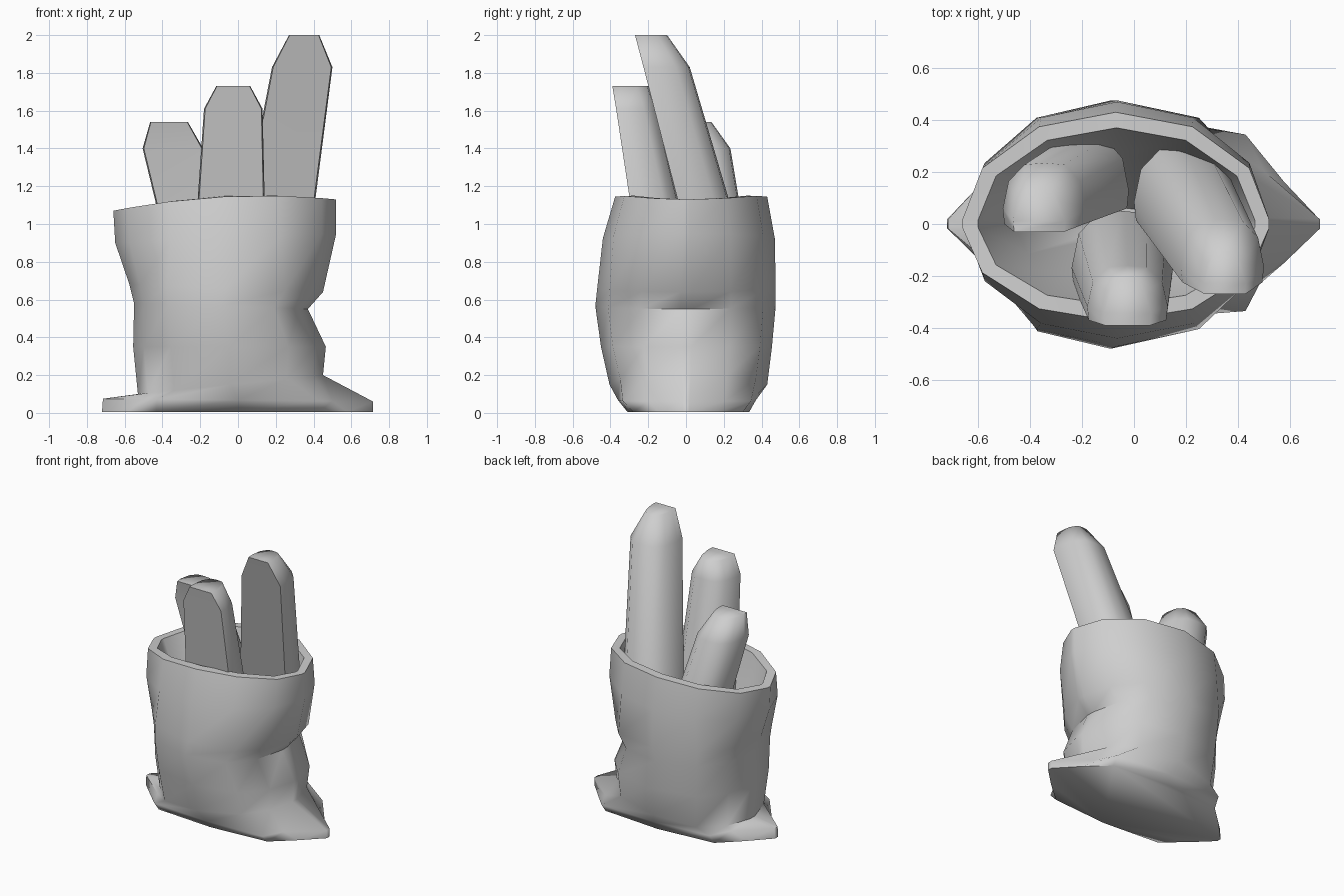
import bpy, bmesh, math

cube = bpy.data.objects.get("Cube")
if cube:
    bpy.data.objects.remove(cube, do_unlink=True)

grey = bpy.data.materials.new("plain grey")
grey.use_nodes = True
grey.diffuse_color = (0.62, 0.62, 0.62, 1)
grey.node_tree.nodes["Principled BSDF"].inputs["Base Color"].default_value = (0.62, 0.62, 0.62, 1)


def loft(name, rings, angle):
    """Skin a list of point rings and cap both ends."""
    bm = bmesh.new()
    loops = [[bm.verts.new(p) for p in ring] for ring in rings]
    n = len(loops[0])
    for a, b in zip(loops, loops[1:]):
        for i in range(n):
            j = (i + 1) % n
            bm.faces.new((a[i], a[j], b[j], b[i]))
    bm.faces.new(loops[0][::-1])
    bm.faces.new(loops[-1])
    bmesh.ops.recalc_face_normals(bm, faces=bm.faces)
    mesh = bpy.data.meshes.new(name)
    bm.to_mesh(mesh)
    bm.free()
    mesh.materials.append(grey)
    obj = bpy.data.objects.new(name, mesh)
    bpy.context.collection.objects.link(obj)
    bpy.ops.object.select_all(action='DESELECT')
    obj.select_set(True)
    bpy.context.view_layer.objects.active = obj
    bpy.ops.object.shade_smooth_by_angle(angle=math.radians(angle))


# Quarter outlines of the sack, each starting at a narrow blunt tip
ROUND = [(1, .04), (.87, .5), (.5, .87), (0, 1)]
BELLY = [(1, .06), (.89, .5), (.61, .86), (0, 1)]
FLAP = [(1, .05), (.7, .55), (.6, .93), (0, 1)]
BASE = [(1, .05), (.81, .48), (.6, .9), (0, 1)]


def sack_ring(shape, zl, zr, xl, xr, yf, yb, bump=0):
    """Mirror a quarter outline and fit it between the given extents."""
    half = shape + [(-x, y) for x, y in shape[-2::-1]]
    outline = half + [(x, -y) for x, y in half[::-1]]
    cx, rx = (xl + xr) / 2, (xr - xl) / 2
    return [(cx + rx * x, y * (yb if y > 0 else -yf),
             zl + (zr - zl) * (x + 1) / 2 + bump * (1 - x * x))
            for x, y in outline]


# Sack: outer wall from the floor up, over the rim, then down the inside
sack_rings = [
    (BASE, .005, .005, -.72, .715, -.31, .335),
    (FLAP, .075, .06, -.715, .715, -.36, .37),
    (BELLY, .1, .2, -.53, .45, -.405, .43),
    (BELLY, .35, .35, -.555, .465, -.45, .455),
    (BELLY, .58, .55, -.55, .37, -.48, .475),
    (BELLY, .68, .64, -.575, .45, -.47, .475),
    (ROUND, .9, .95, -.65, .52, -.44, .47),
    (ROUND, 1.07, 1.13, -.66, .52, -.375, .43, .045),
    (ROUND, 1.075, 1.13, -.60, .465, -.315, .37, .045),
    (ROUND, .7, .7, -.46, .34, -.23, .27),
    (ROUND, .2, .2, -.15, .1, -.05, .06),
]
loft("sack", [sack_ring(*r) for r in sack_rings], 62)

# Sticks: flat front face, rounded back, tapered top
SIDE = [(.48, 0), (.5, .25), (.43, .7), (.24, .97)]
SECTION = SIDE + [(0, 1)] + [(-x, y) for x, y in SIDE[::-1]]


def stick(name, levels):
    loft(name, [[(cx + w * x, yf + d * y, z) for x, y in SECTION]
                for z, cx, yf, w, d in levels], 73)


# Each level: height, centre x, front y, width, depth
stick("tall_stick", [(.9, .19, .015, .38, .28), (1.83, .34, -.225, .32, .245),
                     (2, .35, -.27, .16, .17)])
stick("middle_stick", [(.75, -.045, -.24, .39, .29), (1.61, -.025, -.37, .31, .21),
                       (1.73, -.025, -.39, .18, .19)])
stick("short_stick", [(.8, -.19, .06, .34, .275), (1.4, -.345, 0, .32, .235),
                      (1.54, -.365, -.03, .2, .165)])
